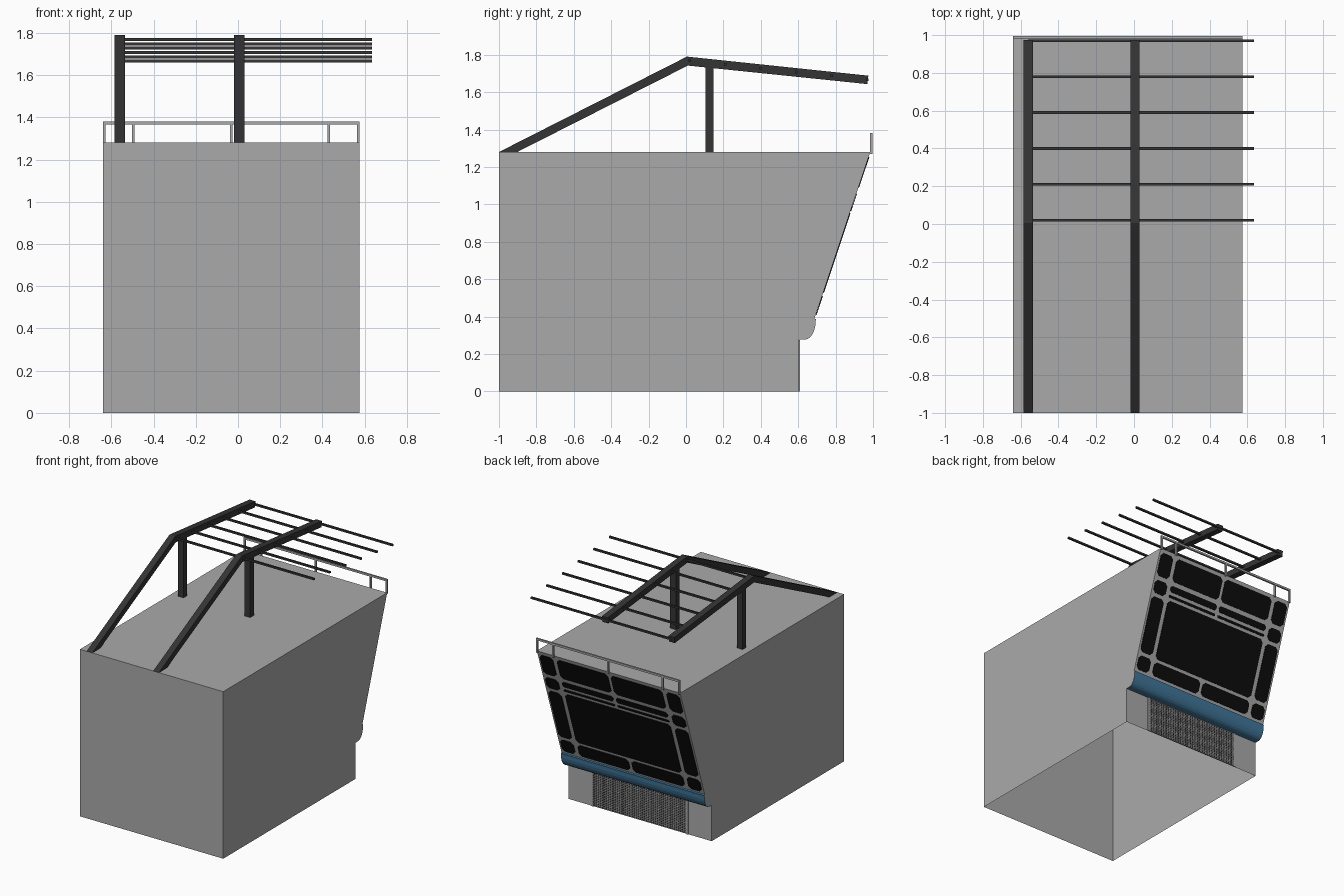
import bpy, bmesh, math
from mathutils import Vector

if "Cube" in bpy.data.objects:
    bpy.data.objects.remove(bpy.data.objects["Cube"])


def material(name, rgb):
    m = bpy.data.materials.new(name)
    m.diffuse_color = (*rgb, 1)
    m.use_nodes = True
    m.node_tree.nodes["Principled BSDF"].inputs["Base Color"].default_value = m.diffuse_color
    return m


GREY = material("wall grey", (0.40, 0.40, 0.40))
DARK = material("beam charcoal", (0.035, 0.035, 0.036))
BLACK = material("glass black", (0.004, 0.004, 0.004))
BLUE = material("trim blue", (0.05, 0.18, 0.32))
SHADE = material("vent dark", (0.03, 0.03, 0.03))

X0, X1 = -0.64, 0.575          # side walls
TOP = 1.28


def finish(bm, name, *mats):
    me = bpy.data.meshes.new(name)
    bm.to_mesh(me)
    bm.free()
    ob = bpy.data.objects.new(name, me)
    bpy.context.collection.objects.link(ob)
    for m in mats:
        me.materials.append(m)
    return ob


def prism(bm, pts, offset):
    """Closed prism: a polygon of points swept by a vector."""
    off = Vector(offset)
    a = [bm.verts.new(p) for p in pts]
    b = [bm.verts.new(Vector(p) + off) for p in pts]
    n = len(a)
    faces = [bm.faces.new(a), bm.faces.new(b[::-1])]
    faces += [bm.faces.new((a[i], b[i], b[(i + 1) % n], a[(i + 1) % n])) for i in range(n)]
    bmesh.ops.recalc_face_normals(bm, faces=faces)
    return faces


def box(bm, xa, xb, ya, yb, za, zb):
    prism(bm, [(xa, ya, za), (xa, yb, za), (xa, yb, zb), (xa, ya, zb)], (xb - xa, 0, 0))


# Building shell: side profile with a curved trim, open underneath
curve = [(0.635 + 0.058 * math.sin(a), 0.375 - 0.098 * math.cos(a))
         for a in (math.radians(d) for d in range(0, 91, 15))]
profile = [(-1, 0), (0.603, 0), (0.603, 0.277)] + curve + [(0.695, 0.385), (0.687, 0.39),
           (0.985, TOP), (-1, TOP)]
bm = bmesh.new()
faces = prism(bm, [(X0, y, z) for y, z in profile], (X1 - X0, 0, 0))
for f in faces[2:]:
    c = f.calc_center_median()
    if c.y > 0.6 and 0.27 < c.z < 0.5:
        f.material_index = 1
bmesh.ops.delete(bm, geom=[f for f in bm.faces if f.calc_center_median().z < 0.001],
                 context='FACES_ONLY')
finish(bm, "building_shell", GREY, BLUE)

# Window plates on the leaning wall: u runs from +x to -x, s from top to bottom
high, low = Vector((0, 0.985, TOP)), Vector((0, 0.689, 0.395))
lean = (high - low).normalized()
normal = Vector((0, lean.z, -lean.y))
WIDTH, SLOPE = X1 - X0, (high - low).length
sides = [(0.012, 0.105), (0.895, 0.988)]
halves = [(0.132, 0.488), (0.508, 0.868)]
full = [(0.132, 0.868)]
panes = []
for cols, rows in ((sides, [(0.03, 0.215), (0.25, 0.355), (0.385, 0.84), (0.87, 0.985)]),
                   (halves, [(0.03, 0.215), (0.25, 0.30), (0.325, 0.345), (0.875, 0.985)]),
                   (full, [(0.37, 0.85)])):
    panes += [(u, s) for u in cols for s in rows]
bm = bmesh.new()
for (u0, u1), (s0, s1) in panes:
    xa, xb, da, db = X1 - u1 * WIDTH, X1 - u0 * WIDTH, s0 * SLOPE, s1 * SLOPE
    c = min(0.022, (db - da) * 0.3)
    outline = [(xa + c, da), (xb - c, da), (xb, da + c), (xb, db - c),
               (xb - c, db), (xa + c, db), (xa, db - c), (xa, da + c)]
    prism(bm, [high - lean * d + Vector((x, 0, 0)) for x, d in outline], normal * 0.004)
finish(bm, "window_panes", BLACK)

# Vent below the trim: dark plate with a fine grey lattice
VA, VB = -0.435, 0.37
bm = bmesh.new()
box(bm, VA, VB, 0.602, 0.606, 0.004, 0.272)
finish(bm, "vent_back_plate", SHADE)
bm = bmesh.new()
for i in range(21):
    z = 0.004 + i * 0.0132
    box(bm, VA, VB, 0.605, 0.6085, z, z + 0.004)
for i in range(51):
    x = VA + i * (VB - VA) / 50
    box(bm, x - 0.002, x + 0.002, 0.605, 0.6085, 0.004, 0.272)
for x in (VA, VB):
    box(bm, x - 0.008, x + 0.008, 0.602, 0.61, 0, 0.276)
finish(bm, "vent_lattice", GREY)

# Roof edge railing
bm = bmesh.new()
box(bm, X0, X1, 0.983, 0.996, 1.366, 1.381)
for x in (X0, -0.503, -0.039, 0.425, X1 - 0.012):
    box(bm, x, x + 0.012, 0.983, 0.996, TOP - 0.01, 1.37)
finish(bm, "roof_railing", GREY)

# Two bent roof beams with posts
bent = [(-1, TOP), (-0.902, TOP), (0.01, 1.742), (0.97, 1.643), (0.975, 1.688), (0.005, 1.79)]
for side, x in (("left", -0.584), ("right", -0.019)):
    bm = bmesh.new()
    prism(bm, [(x, y, z) for y, z in bent], (0.049, 0, 0))
    finish(bm, side + "_roof_beam", DARK)
    bm = bmesh.new()
    box(bm, x, x + 0.049, 0.105, 0.148, TOP, 1.75)
    finish(bm, side + "_beam_post", DARK)

# Cross rods through the rear slope of the beams
bm = bmesh.new()
for i in range(6):
    y = 0.02 + i * 0.19
    z = 1.77 - 0.108 * (y - 0.01)
    box(bm, -0.56, 0.635, y - 0.007, y + 0.007, z - 0.007, z + 0.007)
finish(bm, "cross_rods", DARK)
